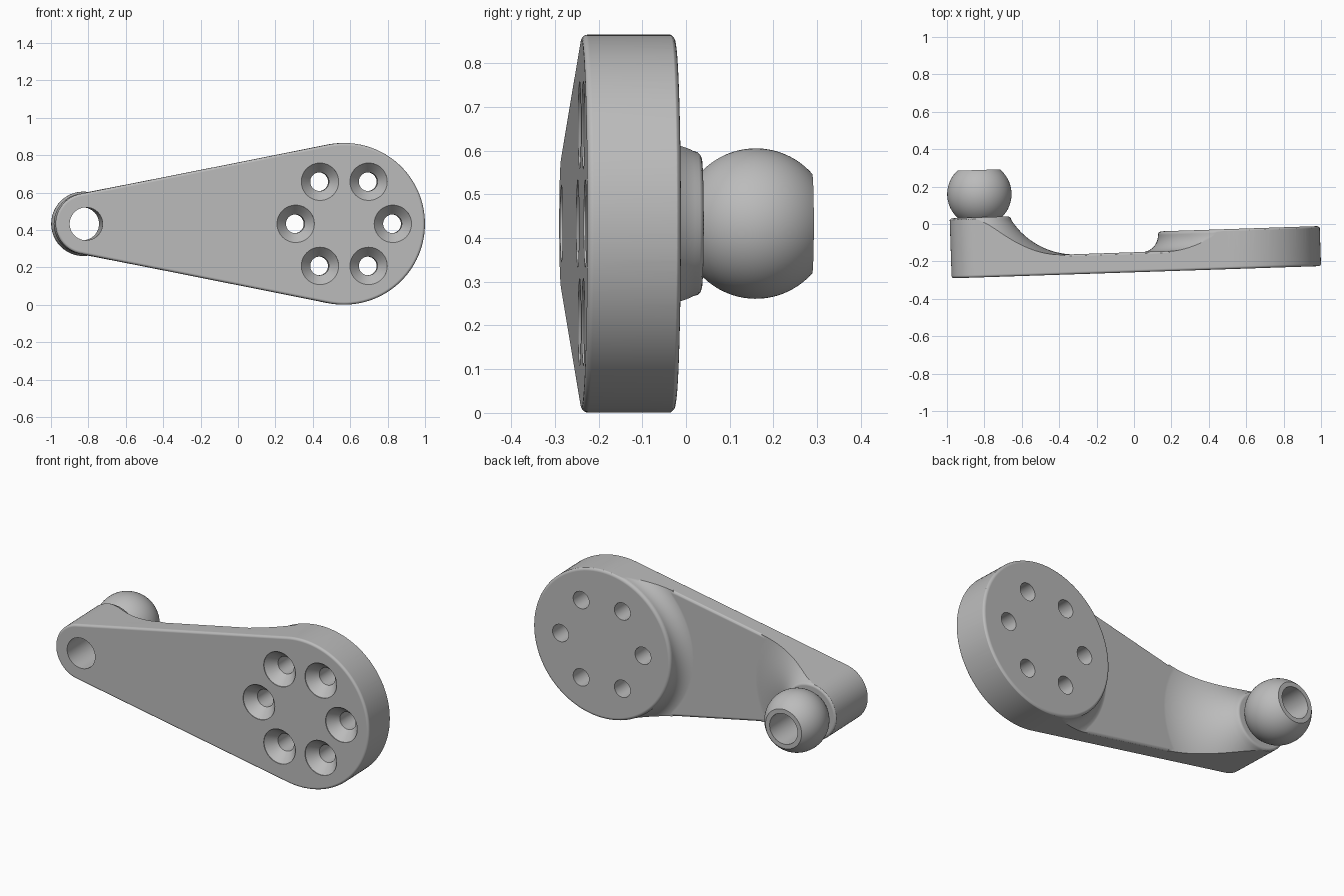
import bpy, bmesh
from math import sin, cos, asin, pi, radians, sqrt

if "Cube" in bpy.data.objects:
    bpy.data.objects.remove(bpy.data.objects["Cube"])

MID = 0.433                      # height of the arm's centre line
DISC_X, DISC_R = 0.56, 0.432     # wide end
BOSS_X, BOSS_R = -0.821, 0.163   # narrow end
FRONT, WEB, DISC_BACK, BOSS_BACK = -0.258, -0.151, -0.044, 0.063


def loft(name, rings):
    """Closed solid through rings of equal length, capped at both ends."""
    bm = bmesh.new()
    loops = [[bm.verts.new(p) for p in ring] for ring in rings]
    n = len(loops[0])
    for a, b in zip(loops, loops[1:]):
        for i in range(n):
            j = (i + 1) % n
            bm.faces.new((a[i], a[j], b[j], b[i]))
    bm.faces.new(loops[0])
    bm.faces.new(loops[-1])
    bmesh.ops.recalc_face_normals(bm, faces=bm.faces)
    mesh = bpy.data.meshes.new(name)
    bm.to_mesh(mesh)
    bm.free()
    ob = bpy.data.objects.new(name, mesh)
    bpy.context.collection.objects.link(ob)
    return ob


def revolve(name, x, profile, z=MID, n=96):
    """Turn (radius, y) points around an axis along y."""
    return loft(name, [[(x + r * cos(2 * pi * i / n), y, z + r * sin(2 * pi * i / n))
                        for i in range(n)] for r, y in profile])


def outline(offset, y):
    """Tapered arm outline: two arcs joined by tangent lines."""
    phi = asin((DISC_R - BOSS_R) / (DISC_X - BOSS_X))
    edge = pi / 2 + phi
    pts = []
    for x, r, start, end, n in ((DISC_X, DISC_R, -edge, edge, 72),
                                (BOSS_X, BOSS_R, edge, 2 * pi - edge, 40)):
        for i in range(n + 1):
            a = start + (end - start) * i / n
            pts.append((x + (r + offset) * cos(a), y, MID + (r + offset) * sin(a)))
    return pts


def rim(radius, steps=5):
    """(inset, drop) pairs rounding an edge, from wall to cap."""
    angles = [pi / 2 * i / steps for i in range(steps + 1)]
    return [(radius * (1 - cos(a)), radius * (1 - sin(a))) for a in angles]


def combine(target, tool, operation):
    mod = target.modifiers.new(operation.lower(), "BOOLEAN")
    mod.operation, mod.solver, mod.object = operation, "EXACT", tool
    bpy.context.view_layer.objects.active = target
    bpy.ops.object.modifier_apply(modifier=mod.name)
    bpy.data.objects.remove(tool)


# Full-depth arm with a rounded front rim
arm = loft("lever_arm", [outline(-i, FRONT + d) for i, d in reversed(rim(0.014))]
           + [outline(0, 0.15)])

# Back relief: thin web plate with a softened rim
relief = loft("back_relief", [outline(0.002, -0.4)]
              + [outline(0.002 - i, WEB - d) for i, d in rim(0.018)])

# Round mounting disc, flaring into the web
fillet = 0.09
toe = WEB - 0.0012
flare = [(DISC_R + 0.002 + fillet * (1 - sin(a)), toe + fillet * (1 - cos(a)))
         for a in [pi / 2 * i / 12 for i in range(13)]]
disc = revolve("mounting_disc", DISC_X, [(flare[0][0], -0.3)] + flare
               + [(DISC_R + 0.002 - i, DISC_BACK - d) for i, d in rim(0.018)])
combine(relief, disc, "UNION")

# Ball boss with a wide concave sweep down to the web
sweep = 0.402
slope = [(0.511 - sweep * sin(a), toe + sweep * (1 - cos(a)))
         for a in [radians(59) * i / 20 for i in range(21)]]
boss = revolve("ball_boss", BOSS_X, [(slope[0][0], -0.3)] + slope
               + [(0.163, 0.054), (0.157, 0.060), (0.149, BOSS_BACK)])
combine(relief, boss, "UNION")
combine(arm, relief, "INTERSECT")

# Ball with a flat end
ball_r, ball_y, flat_y = 0.172, 0.187, 0.316
low, high = asin((0.055 - ball_y) / ball_r), asin((flat_y - ball_y) / ball_r)
arc = [low + (high - low) * i / 28 for i in range(29)]
ball_profile = [(ball_r * cos(a), ball_y + ball_r * sin(a)) for a in arc]
ball = revolve("ball", BOSS_X, [(ball_profile[0][0], 0.02)] + ball_profile)
combine(arm, ball, "UNION")

# Bore through ball and boss
bore = revolve("bore_cutter", BOSS_X, [(0.088, -0.5), (0.088, 0.5)], n=64)
combine(arm, bore, "DIFFERENCE")

# Ring of six countersunk screw holes
for k in range(6):
    a = k * pi / 3
    screw = revolve("screw_cutter", DISC_X + 0.26 * cos(a),
                    [(0.1, -0.4), (0.1, FRONT + 0.004), (0.05, FRONT + 0.062), (0.05, 0.2)],
                    z=MID + 0.26 * sin(a), n=48)
    combine(arm, screw, "DIFFERENCE")

# Single grey finish
grey = bpy.data.materials.new("plain_grey")
grey.use_nodes = True
colour = (0.5, 0.5, 0.5, 1)
grey.diffuse_color = colour
grey.node_tree.nodes["Principled BSDF"].inputs["Base Color"].default_value = colour
arm.data.materials.clear()
arm.data.materials.append(grey)

# Slight turn of the whole lever, then smooth shading with crisp edges
arm.rotation_euler.z = radians(1.9)
bpy.ops.object.select_all(action="DESELECT")
arm.select_set(True)
bpy.context.view_layer.objects.active = arm
bpy.ops.object.transform_apply(location=False, rotation=True, scale=False)
bpy.ops.object.shade_smooth_by_angle(angle=radians(30))
weighted = arm.modifiers.new("even_shading", "WEIGHTED_NORMAL")
weighted.keep_sharp = True
